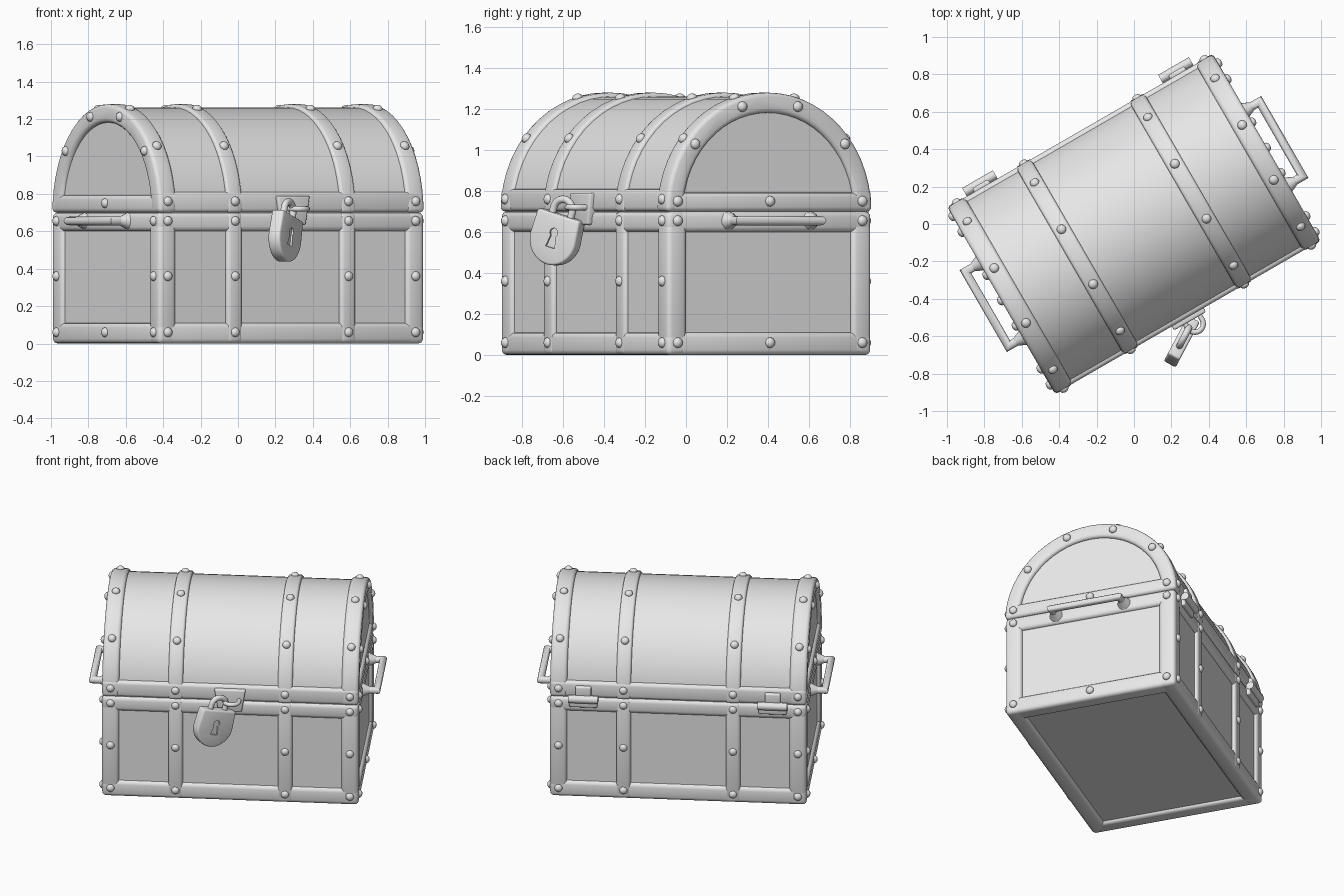
import bpy, bmesh, math
from math import cos, sin, pi, radians
from mathutils import Matrix, Vector

old = bpy.data.objects.get("Cube")
if old:
    bpy.data.objects.remove(old, do_unlink=True)

GREY = (0.8, 0.8, 0.8, 1)
grey = bpy.data.materials.new("plain_grey")
grey.use_nodes = True
grey.diffuse_color = GREY
grey.node_tree.nodes["Principled BSDF"].inputs["Base Color"].default_value = GREY

TURN = Matrix.Rotation(radians(30), 4, 'Z')   # the chest stands turned on its base
HX, HY = 0.82, 0.575                          # half length, half depth
SEAM, BAND = 0.70, 0.11                       # lid seam height, frame width
STRAP_X = 0.35
parts = []


def finish(name, bm):
    bmesh.ops.recalc_face_normals(bm, faces=bm.faces)
    mesh = bpy.data.meshes.new(name)
    bm.to_mesh(mesh)
    bm.free()
    mesh.materials.append(grey)
    ob = bpy.data.objects.new(name, mesh)
    ob.matrix_world = TURN
    bpy.context.collection.objects.link(ob)
    parts.append(ob)
    return ob


def bevel(bm, width, segments=3):
    if width:
        sharp = [e for e in bm.edges if e.calc_face_angle(0) > radians(50)]
        bmesh.ops.bevel(bm, geom=sharp, offset=width, segments=segments,
                        profile=0.5, affect='EDGES', clamp_overlap=True)


def merge(target, bm):
    tmp = bpy.data.meshes.new("tmp")
    bm.to_mesh(tmp)
    bm.free()
    target.from_mesh(tmp)
    bpy.data.meshes.remove(tmp)


def add_box(target, x, y, z, width=0.025):
    """Box from three (low, high) spans."""
    bm = bmesh.new()
    bmesh.ops.create_cube(bm, size=1)
    for v in bm.verts:
        v.co = [s[0] if c < 0 else s[1] for c, s in zip(v.co, (x, y, z))]
    bevel(bm, width)
    merge(target, bm)


def add_prism(target, outline, y0, y1, width=0, matrix=Matrix()):
    """Outline in x, z pushed along y."""
    bm = bmesh.new()
    face = bm.faces.new([bm.verts.new((x, y0, z)) for x, z in outline])
    new = bmesh.ops.extrude_face_region(bm, geom=[face])["geom"]
    bmesh.ops.translate(bm, vec=(0, y1 - y0, 0),
                        verts=[g for g in new if isinstance(g, bmesh.types.BMVert)])
    bmesh.ops.recalc_face_normals(bm, faces=bm.faces)
    bevel(bm, width)
    bm.transform(matrix)
    merge(target, bm)


def arc(r, a0, a1, n, cx=0, cz=0):
    steps = [radians(a0 + (a1 - a0) * i / n) for i in range(n + 1)]
    return [(cx + r * cos(a), cz + r * sin(a)) for a in steps]


def add_arch(target, x0, x1, outer, inner, width):
    """Half ring (or half disc) over the seam, running along the length."""
    outline = arc(outer, 0, 180, 28, 0, SEAM)
    if inner:
        outline += arc(inner, 180, 0, 28, 0, SEAM)
    add_prism(target, outline, -x1, -x0, width, Matrix.Rotation(pi / 2, 4, 'Z'))


def add_tube(target, points, radius, matrix=Matrix(), sides=12):
    """Round rod with mitred corners; the path lies in one plane."""
    pts = [Vector(p) for p in points]
    flat = (pts[1] - pts[0]).cross(pts[-1] - pts[0]).normalized()
    bm = bmesh.new()
    rings = []
    for i, p in enumerate(pts):
        a = (p - pts[max(i - 1, 0)]).normalized()
        b = (pts[min(i + 1, len(pts) - 1)] - p).normalized()
        side = (a + b).normalized().cross(flat)
        stretch = 1 / max(0.5, (a + b).length / 2) if a.length and b.length else 1
        rings.append([bm.verts.new(p + radius * (side * cos(t) * stretch + flat * sin(t)))
                      for t in [2 * pi * k / sides for k in range(sides)]])
    for r, s in zip(rings, rings[1:]):
        for k in range(sides):
            bm.faces.new((r[k], r[k - 1], s[k - 1], s[k]))
    bm.faces.new(rings[0])
    bm.faces.new(rings[-1])
    bm.transform(matrix)
    merge(target, bm)


def span(side, a, b):
    return tuple(sorted((side * a, side * b)))


# Wooden body and lid
bm = bmesh.new()
add_box(bm, (-HX + .022, HX - .022), (-HY + .02, HY - .02), (.02, SEAM), 0)
finish("body_panels", bm)
bm = bmesh.new()
add_arch(bm, -HX + .022, HX - .022, .562, 0, 0)
finish("lid_panels", bm)

# Body frame: corner posts, rails and straps
bm = bmesh.new()
for s in (-1, 1):
    for z in ((0, BAND), (SEAM - .1, SEAM)):
        add_box(bm, (-HX, HX), span(s, HY - BAND, HY), z)
        add_box(bm, span(s, HX - BAND, HX), (-HY, HY), z)
    for t in (-1, 1):
        add_box(bm, span(s, HX - BAND, HX), span(t, HY - BAND, HY), (0, SEAM))
        add_box(bm, (s * STRAP_X - .047, s * STRAP_X + .047),
                span(t, HY - .07, HY + .003), (.004, SEAM - .002), .02)
finish("body_frame", bm)

# Lid frame: lower rails, end arches and straps
bm = bmesh.new()
for s in (-1, 1):
    add_box(bm, (-HX, HX), span(s, HY - .06, HY), (SEAM, SEAM + BAND), .022)
    add_box(bm, span(s, HX - BAND, HX), (-HY, HY), (SEAM, SEAM + .092), .022)
    add_arch(bm, *span(s, HX - BAND, HX), .58, .482, .022)
    add_arch(bm, s * STRAP_X - .047, s * STRAP_X + .047, .58, .53, .016)
finish("lid_frame", bm)

# Rivets
bm = bmesh.new()


def rivet(place, normal):
    turn = Vector(normal).to_track_quat('Z', 'Y').to_matrix().to_4x4()
    bmesh.ops.create_uvsphere(bm, u_segments=12, v_segments=8, radius=.026,
                              matrix=Matrix.Translation(place) @ turn @ Matrix.Diagonal((1, 1, .8, 1)))


ARCH_ANGLES = (38, 73, 107, 142)
for x in (-.765, -STRAP_X, STRAP_X, .765):
    for s in (-1, 1):
        for z in (.06, .36, .655, .76):
            rivet((x, s * HY, z), (0, s, 0))
    for a in map(radians, ARCH_ANGLES):
        rivet((x, .58 * cos(a), SEAM + .58 * sin(a)), (0, cos(a), sin(a)))
for s in (-1, 1):
    for a in map(radians, ARCH_ANGLES):
        rivet((s * HX, .535 * cos(a), SEAM + .535 * sin(a)), (s, 0, 0))
    for z in (.06, .75):
        rivet((s * HX, 0, z), (s, 0, 0))
    for y in (-.52, .52):
        for z in (.06, .655, .75 if s > 0 else .36):
            rivet((s * HX, y, z), (s, 0, 0))
finish("rivets", bm)

# End handles with flared feet
for s, name in ((-1, "right_handle"), (1, "left_handle")):
    bm = bmesh.new()
    add_tube(bm, [(s * x, y, .655) for x, y in
                  ((.81, -.23), (.908, -.23), (.908, .23), (.81, .23))], .023)
    for y in (-.23, .23):
        bmesh.ops.create_cone(bm, cap_ends=True, segments=16, radius1=.045, radius2=.022, depth=.05,
                              matrix=Matrix.Translation((s * .84, y, .655)) @ Matrix.Rotation(s * pi / 2, 4, 'Y'))
    finish(name, bm)

# Back hinges
for s, name in ((-1, "right_hinge"), (1, "left_hinge")):
    bm = bmesh.new()
    x = s * .605
    bmesh.ops.create_cone(bm, cap_ends=True, segments=16, radius1=.026, radius2=.026, depth=.19,
                          matrix=Matrix.Translation((x, .6, SEAM)) @ Matrix.Rotation(pi / 2, 4, 'Y'))
    add_box(bm, (x - .05, x + .05), (.56, .598), (SEAM, SEAM + .085), .01)
    add_box(bm, (x - .09, x + .09), (.56, .598), (SEAM - .06, SEAM), .01)
    finish(name, bm)

# Hasp and its ring
bm = bmesh.new()
add_prism(bm, [(-.1, .79), (-.075, .635), (.075, .635), (.1, .79)], -.6, -.55, .01)
ring = arc(.045, 180, 360, 12)
add_tube(bm, [(.015 - .045, -.58, .72)] + [(.015 + x, -.625 + y, .72) for x, y in ring]
         + [(.015 + .045, -.58, .72)], .014)
finish("hasp", bm)

# Padlock, hanging askew
hang = (Matrix.Translation((-.05, -.645, .775)) @ Matrix.Rotation(radians(32), 4, 'Z')
        @ Matrix.Rotation(radians(16), 4, 'Y'))
bm = bmesh.new()
add_prism(bm, [(.12, -.095), (-.12, -.095)] + arc(.128, 180, 360, 20, 0, -.218),
          -.036, .036, .012, hang)
padlock = finish("padlock_body", bm)
bm = bmesh.new()
add_prism(bm, arc(.022, -50, 230, 14, 0, -.185) + [(-.026, -.26), (.026, -.26)],
          -.06, -.024, 0, hang)
cutter = finish("keyhole_cutter", bm)
cutter.hide_render = True
cut = padlock.modifiers.new("keyhole", 'BOOLEAN')
cut.operation, cut.object, cut.solver = 'DIFFERENCE', cutter, 'EXACT'
bpy.context.view_layer.update()
padlock.data = bpy.data.meshes.new_from_object(padlock.evaluated_get(bpy.context.evaluated_depsgraph_get()))
padlock.modifiers.clear()
parts.remove(cutter)
bpy.data.objects.remove(cutter, do_unlink=True)

bm = bmesh.new()
loop = [(.052, -.12)] + arc(.052, 0, 180, 14, 0, -.07) + [(-.052, -.12)]
add_tube(bm, [(x, 0, z) for x, z in loop], .018, hang)
finish("padlock_shackle", bm)

# Smooth shading with crisp edges
bpy.ops.object.select_all(action='DESELECT')
for ob in parts:
    ob.select_set(True)
bpy.context.view_layer.objects.active = parts[0]
bpy.ops.object.shade_smooth_by_angle(angle=radians(40))
